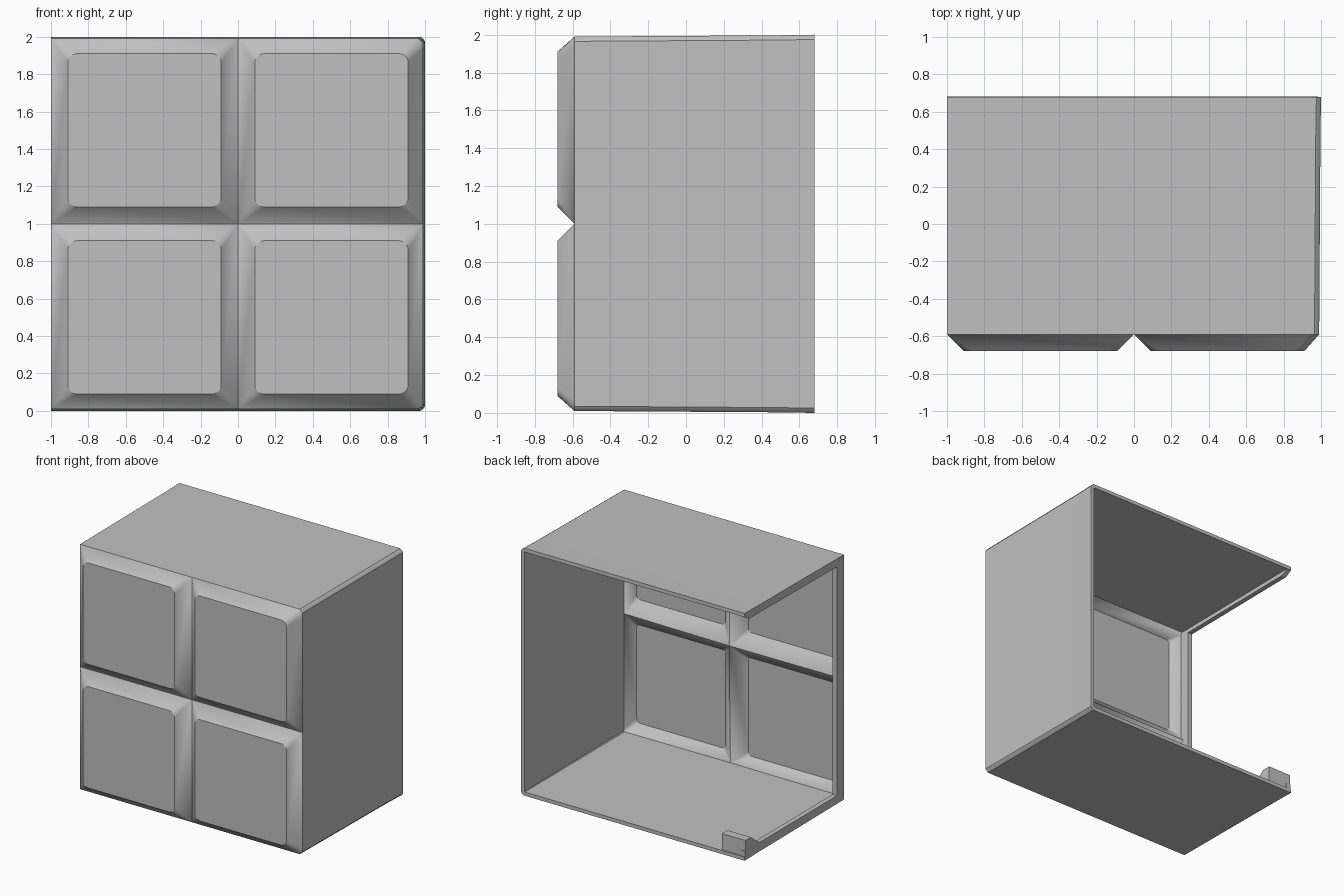
import bpy, bmesh, math
from mathutils import Vector

cube = bpy.data.objects.get("Cube")
if cube:
    bpy.data.objects.remove(cube, do_unlink=True)

grey = bpy.data.materials.new("plain_grey")
grey.use_nodes = True
colour = (0.53, 0.53, 0.53, 1)
grey.diffuse_color = colour
grey.node_tree.nodes["Principled BSDF"].inputs["Base Color"].default_value = colour


def make_object(name, bm):
    mesh = bpy.data.meshes.new(name)
    bm.to_mesh(mesh)
    bm.free()
    mesh.materials.append(grey)
    obj = bpy.data.objects.new(name, mesh)
    bpy.context.collection.objects.link(obj)
    bpy.ops.object.select_all(action="DESELECT")
    obj.select_set(True)
    bpy.context.view_layer.objects.active = obj
    return obj


def prism(name, profile, x0, x1):
    """Extrude a closed (y, z) profile along x."""
    bm = bmesh.new()
    face = bm.faces.new([bm.verts.new((x0, y, z)) for y, z in profile])
    ext = bmesh.ops.extrude_face_region(bm, geom=[face])
    moved = [v for v in ext["geom"] if isinstance(v, bmesh.types.BMVert)]
    bmesh.ops.translate(bm, verts=moved, vec=(x1 - x0, 0, 0))
    bmesh.ops.recalc_face_normals(bm, faces=bm.faces)
    return make_object(name, bm)


FRONT, GROOVE, SEAM, BACK = -0.68, -0.59, 0.48, 0.68
STEPS = 6


def loop(bm, cx, cz, half, y, radius):
    """Rounded square; radius is a function of the corner signs."""
    verts = []
    for k, (sx, sz) in enumerate(((1, 1), (-1, 1), (-1, -1), (1, -1))):
        r = radius(sx, sz)
        for i in range(STEPS + 1):
            a = math.pi / 2 * (k + i / STEPS)
            x = cx + sx * (half - r) + r * math.cos(a)
            z = cz + sz * (half - r) + r * math.sin(a)
            # outer walls sit slightly inside at the front, for the draft
            verts.append(bm.verts.new((min(x, 0.99), y, min(max(z, 0.01), 1.99))))
    return verts


# Quilted front: four raised pads with sloping borders
bm = bmesh.new()
for cx in (-0.5, 0.5):
    for cz in (0.5, 1.5):
        pad = loop(bm, cx, cz, 0.41, FRONT, lambda sx, sz: 0.05)
        rim = loop(bm, cx, cz, 0.5, GROOVE,
                   lambda sx, sz: 0.07 if cx > 0 and sx > 0 and sz * (cz - 1) > 0 else 0)
        bm.faces.new(pad)
        for i in range(len(pad)):
            j = (i + 1) % len(pad)
            bm.faces.new((pad[i], rim[i], rim[j], pad[j]))
bmesh.ops.remove_doubles(bm, verts=bm.verts, dist=0.0005)

# Top, bottom and one side wall, drawn back from the front's border
border = [e for e in bm.edges if e.is_boundary and not all(v.co.x < -0.99 for v in e.verts)]
for y, grow in ((SEAM, 1.007), (BACK, 1.0035)):
    ext = bmesh.ops.extrude_edge_only(bm, edges=border)["geom"]
    for v in (g for g in ext if isinstance(g, bmesh.types.BMVert)):
        v.co.y = y
        v.co.z = min(max(1 + (v.co.z - 1) * grow, 0), 2)
        if v.co.x > 0.5:
            v.co.x = min(v.co.x * grow, 1)
    border = [g for g in ext if isinstance(g, bmesh.types.BMEdge)]
bmesh.ops.recalc_face_normals(bm, faces=bm.faces)
bm.faces.ensure_lookup_table()
if bm.faces[0].normal.y > 0:
    bmesh.ops.reverse_faces(bm, faces=bm.faces)
shell = make_object("quilted_shell", bm)
solid = shell.modifiers.new("wall_thickness", "SOLIDIFY")
solid.thickness = 0.03
solid.offset = -1
solid.use_even_offset = True
bpy.ops.object.modifier_apply(modifier=solid.name)
bpy.ops.object.shade_smooth_by_angle(angle=math.radians(30))

# Thickened rim round the open side
prism("open_side_rim",
      [(0.675, 0.005), (-0.585, 0.015), (-0.585, 1.985), (0.675, 1.995),
       (0.675, 1.965), (0.62, 1.935), (-0.5, 1.925), (-0.5, 0.075), (0.675, 0.075)],
      -1, -0.96)

# Sloped locating block in the bottom rear corner
prism("corner_block",
      [(0.67, 0.01), (0.67, 0.16), (0.6, 0.16), (0.47, 0.06), (0.47, 0.01)],
      -1, -0.79)
